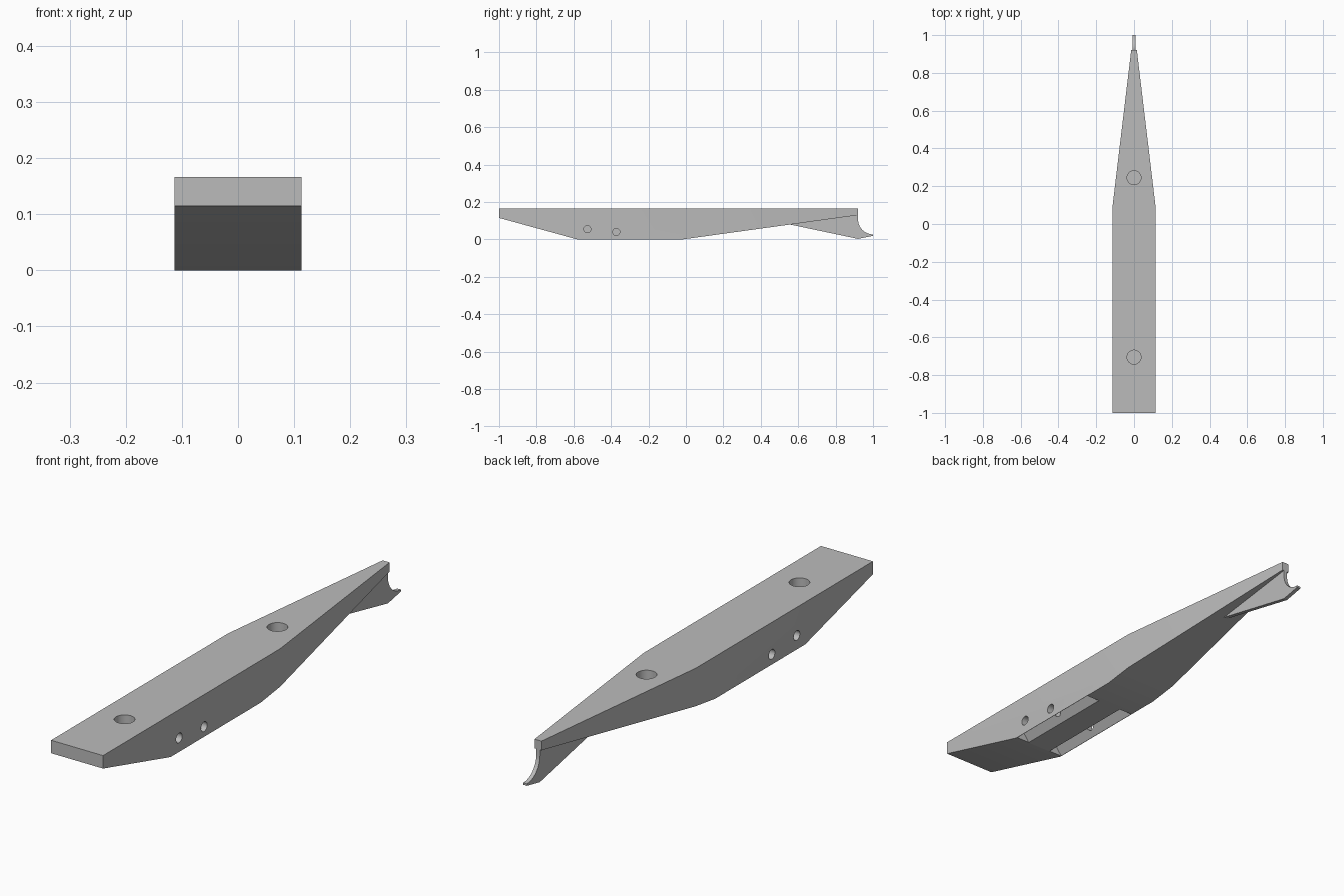
import bpy, bmesh, math
from mathutils import Matrix, Vector

cube = bpy.data.objects.get("Cube")
if cube:
    bpy.data.objects.remove(cube, do_unlink=True)

HALF_W, TIP_W = 0.113, 0.015     # half widths of the block and its tip
TAPER_Y, TIP_Y = 0.10, 0.92      # where the taper starts and ends
TOP = 0.166

grey = bpy.data.materials.new("plain grey")
grey.use_nodes = True
grey.diffuse_color = (0.5, 0.5, 0.5, 1)
grey.node_tree.nodes["Principled BSDF"].inputs["Base Color"].default_value = (0.5, 0.5, 0.5, 1)


def make_object(name, bm):
    bmesh.ops.recalc_face_normals(bm, faces=bm.faces)
    mesh = bpy.data.meshes.new(name)
    bm.to_mesh(mesh)
    bm.free()
    mesh.materials.append(grey)
    obj = bpy.data.objects.new(name, mesh)
    bpy.context.collection.objects.link(obj)
    return obj


def prism(points, offset):
    """Extrude a closed 3D outline along an offset."""
    bm = bmesh.new()
    face = bm.faces.new([bm.verts.new(p) for p in points])
    result = bmesh.ops.extrude_face_region(bm, geom=[face], use_keep_orig=True)
    moved = [g for g in result["geom"] if isinstance(g, bmesh.types.BMVert)]
    bmesh.ops.translate(bm, verts=moved, vec=offset)
    return bm


def drill(name, radius, depth, centre, axis):
    rotation = Vector((0, 0, 1)).rotation_difference(Vector(axis)).to_matrix().to_4x4()
    bm = bmesh.new()
    bmesh.ops.create_cone(bm, cap_ends=True, segments=40, radius1=radius, radius2=radius,
                          depth=depth, matrix=Matrix.Translation(centre) @ rotation)
    return make_object(name, bm)


def cut(target, cutter):
    cutter.hide_render = True
    mod = target.modifiers.new("cut", "BOOLEAN")
    mod.operation, mod.solver, mod.object = "DIFFERENCE", "EXACT", cutter
    bpy.context.view_layer.objects.active = target
    bpy.ops.object.modifier_apply(modifier=mod.name)
    bpy.data.objects.remove(cutter, do_unlink=True)


# Main block: side profile, tapered in plan towards the tip
side = [(-1, TOP), (-1, 0.115), (-0.58, 0), (-0.02, 0), (TIP_Y, 0.13), (TIP_Y, TOP)]
bm = prism([(-HALF_W, y, z) for y, z in side], (2 * HALF_W, 0, 0))
bmesh.ops.bisect_plane(bm, geom=bm.verts[:] + bm.edges[:] + bm.faces[:],
                       plane_co=(0, TAPER_Y, 0), plane_no=(0, 1, 0))
for v in bm.verts:
    t = max(0, (v.co.y - TAPER_Y) / (TIP_Y - TAPER_Y))
    v.co.x *= 1 + t * (TIP_W / HALF_W - 1)
block = make_object("main_block", bm)

# Blind round holes in the top
for y in (-0.705, 0.245):
    cut(block, drill("top_hole_cutter", 0.037, 0.16, (0, y, TOP), (0, 0, 1)))

# V grooves under each side, and small blind holes in the sides
for s in (-1, 1):
    section = [(0.1115, 0), (0.083, 0.038), (0.053, 0), (0.053, -0.02), (0.1115, -0.02)]
    groove = prism([(s * x, -0.575, z) for x, z in section], (0, 0.425, 0))
    cut(block, make_object("groove_cutter", groove))
    for y, z in ((-0.527, 0.055), (-0.372, 0.04)):
        cut(block, drill("side_hole_cutter", 0.019, 0.1, (s * 0.12, y, z), (1, 0, 0)))

# Thin hooked fin under the tip
arc = [(1 - 0.08 * math.cos(a), 0.107 - 0.08 * math.sin(a))
       for a in (math.radians(90 * i / 14) for i in range(15))]
fin_side = [(0.555, 0.08), (TIP_Y, 0.003), (1, 0.019)] + arc[::-1] + [(TIP_Y, 0.131)]
fin = make_object("hooked_fin", prism([(-0.008, y, z) for y, z in fin_side], (0.016, 0, 0)))

for obj in (block, fin):
    bpy.ops.object.select_all(action="DESELECT")
    obj.select_set(True)
    bpy.context.view_layer.objects.active = obj
    bpy.ops.object.shade_smooth_by_angle(angle=math.radians(20))
